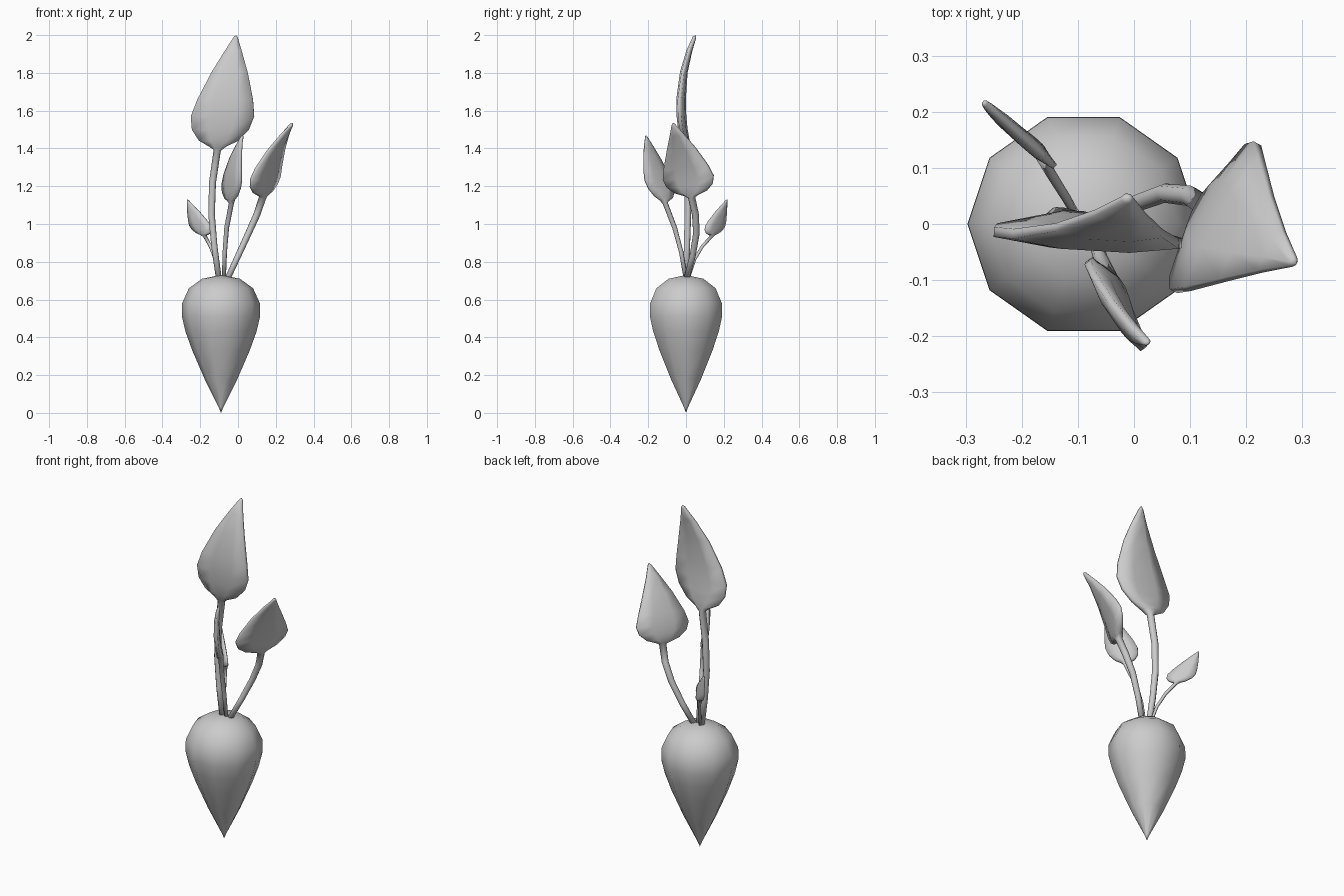
import bpy, math
from mathutils import Vector

if "Cube" in bpy.data.objects:
    bpy.data.objects.remove(bpy.data.objects["Cube"])


def loft(name, rings, tip_start=None, tip_end=None):
    """Skin a list of equal-length rings, closing each end with a point or a cap."""
    n = len(rings[0])
    verts = [p for r in rings for p in r]
    faces = []
    for i in range(len(rings) - 1):
        for j in range(n):
            k = (j + 1) % n
            faces.append((i*n + j, i*n + k, (i+1)*n + k, (i+1)*n + j))
    last = (len(rings) - 1) * n
    if tip_start is not None:
        verts.append(tip_start)
        faces += [((j+1) % n, j, len(verts)-1) for j in range(n)]
    else:
        faces.append(tuple(reversed(range(n))))
    if tip_end is not None:
        verts.append(tip_end)
        faces += [(last + j, last + (j+1) % n, len(verts)-1) for j in range(n)]
    else:
        faces.append(tuple(last + j for j in range(n)))
    me = bpy.data.meshes.new(name)
    me.from_pydata([tuple(v) for v in verts], [], faces)
    me.shade_smooth()
    ob = bpy.data.objects.new(name, me)
    bpy.context.collection.objects.link(ob)
    return ob


# Root bulb: (height, radius) profile revolved around its own axis
profile = [(0.03, 0.012), (0.18, 0.087), (0.33, 0.152), (0.43, 0.188), (0.51, 0.207),
           (0.58, 0.206), (0.66, 0.17), (0.71, 0.10)]
SIDES = 10
rings = [[Vector((-0.09 + r * math.cos(2*math.pi*j/SIDES),
                  0.97 * r * math.sin(2*math.pi*j/SIDES), z)) for j in range(SIDES)]
         for z, r in profile]
loft("root_bulb", rings, (-0.09, 0, 0), (-0.09, 0, 0.73))

# Blade outline: (position along blade, width fraction, thickness fraction)
BLADE = [(0.03, 0.25, 1.0), (0.08, 0.62, 0.95), (0.17, 0.90, 0.9), (0.28, 1.0, 0.9),
         (0.42, 0.88, 0.9), (0.66, 0.57, 0.75), (0.85, 0.27, 0.6), (0.98, 0.06, 0.4)]


def leaf(name, stem, mid, tip, half_width, thick, r0, r1):
    """Stem path flowing into a flat pointed blade; mid is the blade's widest point."""
    stem = [Vector(p) for p in stem]
    base, mid, tip, w = stem[-1], Vector(mid), Vector(tip), Vector(half_width)
    m = 0.28
    # control point so the quadratic spine passes through mid
    ctrl = (mid - (1-m)**2 * base - m*m * tip) / (2*m*(1-m))
    sections = []
    for i, p in enumerate(stem):
        r = r0 + (r1 - r0) * i / (len(stem) - 1)
        sections.append((p, r, r))
    for v, f, t in BLADE:
        c = (1-v)**2 * base + 2*v*(1-v) * ctrl + v*v * tip
        sections.append((c, f * w.length, t * thick))
    rings = []
    for i, (c, a, b) in enumerate(sections):
        tan = sections[min(i+1, len(sections)-1)][0] - sections[max(i-1, 0)][0]
        side = w.normalized()
        nrm = tan.cross(side).normalized()
        if i < len(stem):
            side = nrm.cross(tan).normalized()
        ring = []
        for j in range(8):
            ang = math.pi * (j + 0.5) / 4
            ring.append(c + side * (a * math.cos(ang) * 1.08)
                        + nrm * (b * math.sin(ang) * 1.08))
        rings.append(ring)
    return loft(name, rings, None, tip)


# Four leaves of different size
leaf("tall_leaf",
     [(-0.10, 0, 0.70), (-0.125, 0.005, 0.88), (-0.14, 0.01, 1.05),
      (-0.135, 0.012, 1.22), (-0.11, 0.005, 1.39)],
     (-0.082, -0.024, 1.57), (-0.01, 0.05, 2.0), (0.168, -0.01, 0), 0.024, 0.015, 0.019)
leaf("right_leaf",
     [(-0.06, 0, 0.70), (0.0, 0.035, 0.83), (0.055, 0.055, 0.95),
      (0.10, 0.05, 1.05), (0.13, 0.03, 1.14)],
     (0.145, 0.012, 1.245), (0.29, -0.07, 1.535), (0.075, 0.132, 0.01), 0.022, 0.014, 0.018)
leaf("front_leaf",
     [(-0.075, 0, 0.70), (-0.07, -0.025, 0.85), (-0.06, -0.06, 0.98), (-0.035, -0.11, 1.11)],
     (-0.033, -0.142, 1.22), (0.025, -0.212, 1.47), (0.05, -0.074, 0.01), 0.018, 0.010, 0.013)
leaf("back_leaf",
     [(-0.10, 0.01, 0.70), (-0.12, 0.045, 0.81), (-0.145, 0.085, 0.88), (-0.175, 0.135, 0.935)],
     (-0.20, 0.155, 0.99), (-0.268, 0.217, 1.13), (-0.055, 0.05, 0.0), 0.014, 0.007, 0.009)
